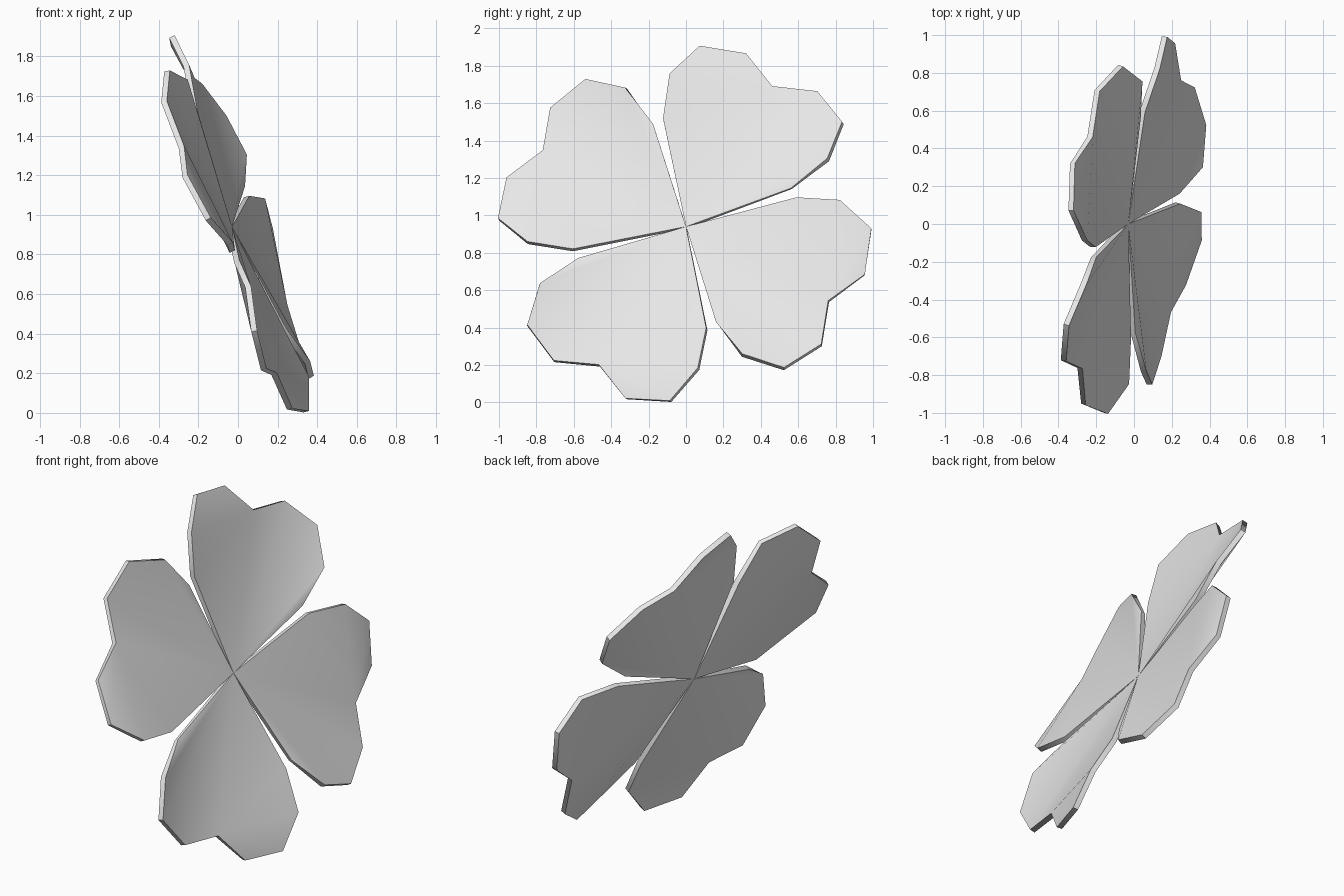
import bpy
from mathutils import Matrix, Vector

if "Cube" in bpy.data.objects:
    bpy.data.objects.remove(bpy.data.objects["Cube"])

# Tilted frame of the clover: side axis, up axis, facing normal
up = Vector((-0.336, 0.079, 0.939)).normalized()
side = Vector((0.158, 0.987, -0.035))
side = (side - up * side.dot(up)).normalized()
normal = side.cross(up)
centre = Vector((-0.03, 0.0, 0.94))

grey = bpy.data.materials.new("light_grey")
grey.diffuse_color = (0.8, 0.8, 0.8, 1)
grey.use_nodes = True
grey.node_tree.nodes["Principled BSDF"].inputs["Base Color"].default_value = grey.diffuse_color

# Heart-shaped leaf outline (side, up, height), starting at the stalk end
outline = [(0, 0, 0), (-0.164, 0.592, 0.055), (-0.143, 0.834, 0.092),
           (0, 1.011, 0.053), (0.247, 0.99, 0.012), (0.405, 0.805, 0.02),
           (0.65, 0.786, 0.012), (0.804, 0.602, 0.053), (0.747, 0.377, 0.092),
           (0.558, 0.215, 0.055)]
# One lobe fans from the notch, the other from the stalk end
faces = [(5, i + 1, i) for i in range(1, 4)] + [(0, 5, 1)]
faces += [(0, i + 1, i) for i in range(5, 9)]


def leaf(name, quarter):
    """Build one folded leaf, turned by quarter turns about the normal."""
    turn = Matrix.Rotation(quarter * -1.5707963, 3, normal)
    verts = [centre + turn @ (side * w + up * u + normal * h) for w, u, h in outline]
    mesh = bpy.data.meshes.new(name)
    mesh.from_pydata(verts, [], faces)
    mesh.materials.append(grey)
    ob = bpy.data.objects.new(name, mesh)
    bpy.context.collection.objects.link(ob)
    bpy.ops.object.select_all(action='DESELECT')
    ob.select_set(True)
    bpy.context.view_layer.objects.active = ob
    # Give the leaf its thickness behind the front surface
    solid = ob.modifiers.new("thickness", 'SOLIDIFY')
    solid.thickness = 0.03
    solid.offset = -1
    bpy.ops.object.modifier_apply(modifier=solid.name)
    bpy.ops.object.shade_smooth_by_angle(angle=0.8)


for q, part in enumerate(("upper_right", "lower_right", "lower_left", "upper_left")):
    leaf("leaf_" + part, q)
